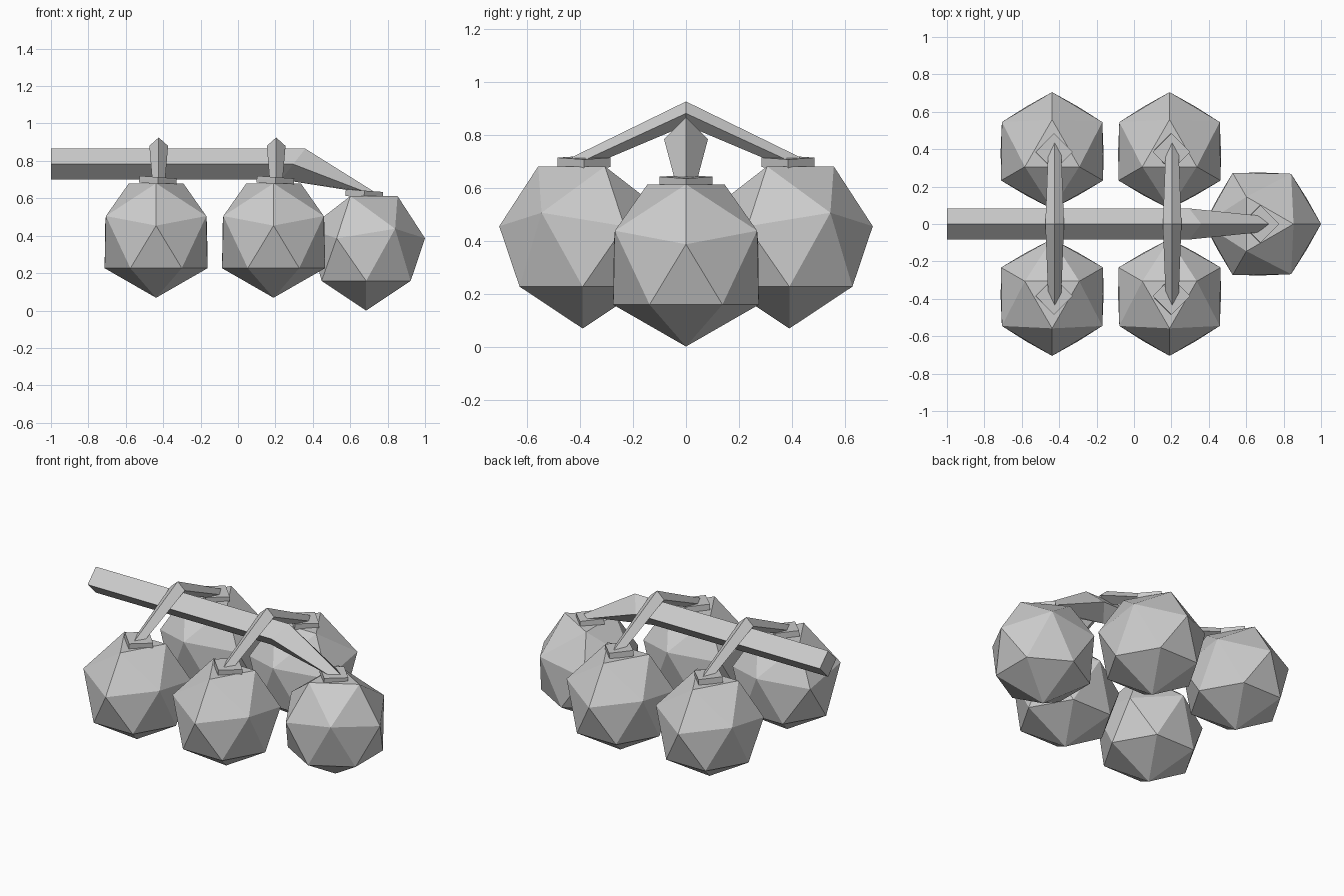
import bpy
import bmesh
from math import radians, cos, sin
from mathutils import Matrix, Vector

cube = bpy.data.objects.get("Cube")
if cube:
    bpy.data.objects.remove(cube, do_unlink=True)

grey = bpy.data.materials.new("plain grey")
grey.use_nodes = True
COLOUR = (0.6, 0.6, 0.6, 1)
grey.diffuse_color = COLOUR
grey.node_tree.nodes["Principled BSDF"].inputs["Base Color"].default_value = COLOUR


def finish(bm, name):
    bmesh.ops.recalc_face_normals(bm, faces=bm.faces)
    mesh = bpy.data.meshes.new(name)
    bm.to_mesh(mesh)
    bm.free()
    mesh.materials.append(grey)
    obj = bpy.data.objects.new(name, mesh)
    bpy.context.collection.objects.link(obj)
    return obj


def berry(name, x, y, z, facing):
    """Faceted fruit: top triangle, staggered belt, lower hexagon, bottom tip."""
    bm = bmesh.new()
    # (count, first angle, radius, height)
    rings = [(3, 0, .168, .612), (3, 60, .31, .437), (3, 0, .315, .386),
             (6, 30, .275, .158), (1, 0, 0, 0)]
    for count, start, radius, height in rings:
        for i in range(count):
            a = radians(facing + start + 360 * i / count)
            bm.verts.new((x + radius * cos(a), y + radius * sin(a), z + height))
    bmesh.ops.convex_hull(bm, input=bm.verts)
    return finish(bm, name)


def cap(name, x, y, z):
    """Small tilted diamond plate joining stem and fruit."""
    bm = bmesh.new()
    place = Matrix.Translation((x, y, z)) @ Matrix.Rotation(radians(4), 4, 'Y')
    bmesh.ops.create_cone(bm, cap_ends=True, segments=4, radius1=.1, radius2=.1,
                          depth=.036, matrix=place)
    return finish(bm, name)


def stem(name, sections, side):
    """Loft of diamond sections: (top point, bottom point, half width)."""
    bm = bmesh.new()
    side = Vector(side)
    loops = []
    for top, bottom, half in sections:
        top, bottom = Vector(top), Vector(bottom)
        mid = (top + bottom) / 2
        loops.append([bm.verts.new(p) for p in
                      (top, mid + side * half, bottom, mid - side * half)])
    for a, b in zip(loops, loops[1:]):
        for i in range(4):
            j = (i + 1) % 4
            bm.faces.new((a[i], a[j], b[j], b[i]))
    bm.faces.new(loops[0])
    bm.faces.new(loops[-1])
    return finish(bm, name)


# Main branch, bending down to the end fruit
stem("main_branch", [((-1, 0, .865), (-1, 0, .7), .083),
                     ((.36, 0, .865), (.23, 0, .7), .083),
                     ((.72, 0, .64), (.61, 0, .64), .045)], (0, 1, 0))
berry("end_berry", .685, 0, 0, 0)
cap("end_cap", .675, 0, .623)

# Two pairs of fruit on arched twigs
for label, x in (("right", -.438), ("left", .19)):
    tx = x + .014
    stem(label + "_twig", [((tx, -.45, .705), (tx, -.32, .7), .035),
                           ((tx, 0, .925), (tx, 0, .835), .05),
                           ((tx, .45, .705), (tx, .32, .7), .035)], (1, 0, 0))
    for row, s in (("front", -1), ("back", 1)):
        berry(f"{label}_{row}_berry", x, s * .39, .068, 90 * s)
        cap(f"{label}_{row}_cap", x + .01, s * .385, .695)
